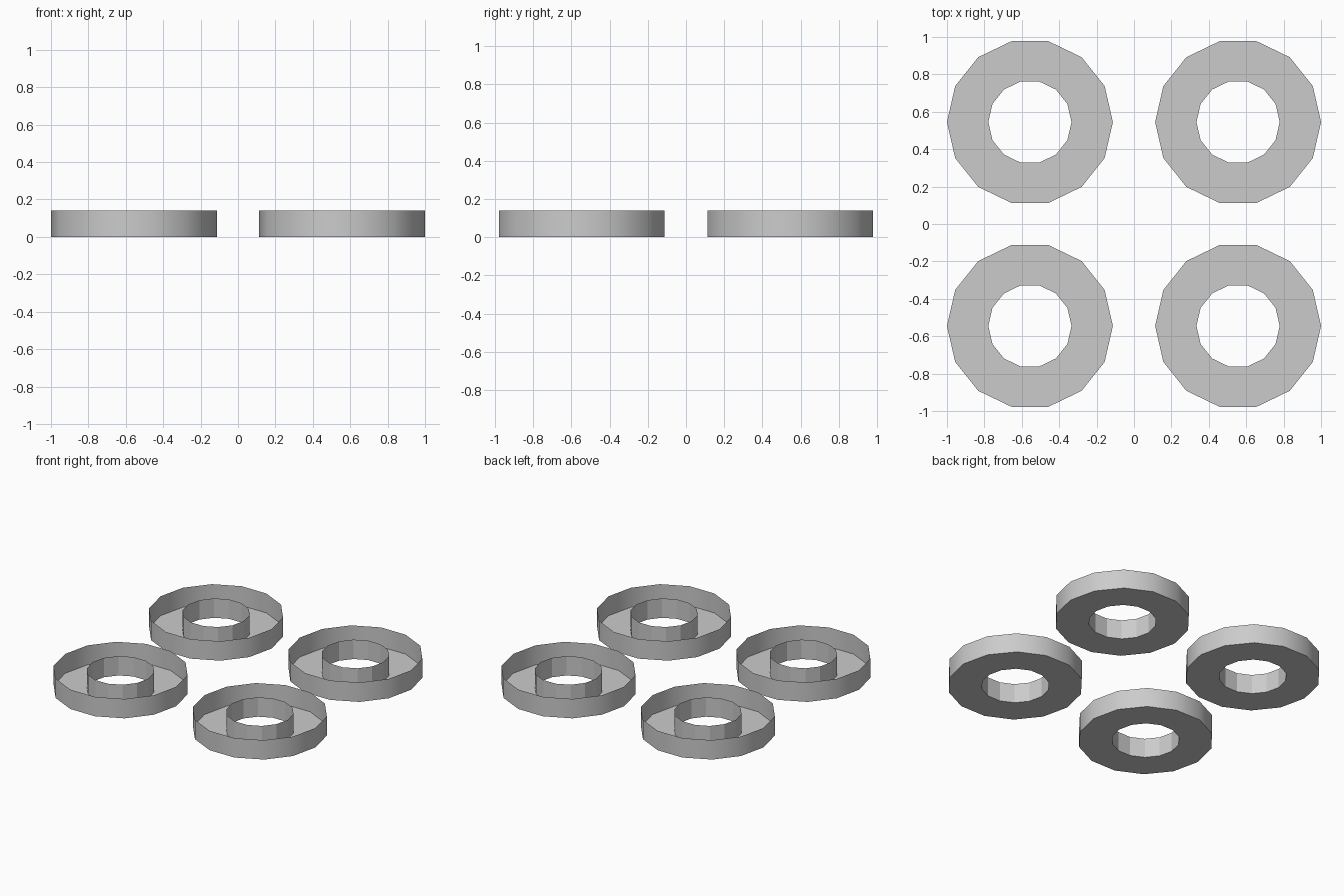
import bpy, bmesh
from math import cos, sin, tau

if "Cube" in bpy.data.objects:
    bpy.data.objects.remove(bpy.data.objects["Cube"])

SIDES = 14
R_OUT, R_IN, HEIGHT = 0.4435, 0.2225, 0.14
CX, CY = 0.5565, 0.545


def ring_verts(bm, r, z):
    return [bm.verts.new((r * cos(tau * i / SIDES), r * sin(tau * i / SIDES), z))
            for i in range(SIDES)]


def bridge(bm, a, b, smooth=False):
    for i in range(SIDES):
        j = (i + 1) % SIDES
        bm.faces.new((a[i], a[j], b[j], b[i])).smooth = smooth


# Open-topped ring tray: outer wall, flat floor, inner wall around the hole
bm = bmesh.new()
outer_top = ring_verts(bm, R_OUT, HEIGHT)
outer_low = ring_verts(bm, R_OUT, 0)
inner_low = ring_verts(bm, R_IN, 0)
inner_top = ring_verts(bm, R_IN, HEIGHT)
bridge(bm, outer_low, outer_top, smooth=True)
bridge(bm, inner_low, outer_low)
bridge(bm, inner_top, inner_low)

# Crisp edges where the walls meet the floor
for e in bm.edges:
    if all(v.co.z < 0.001 for v in e.verts):
        e.smooth = False

mesh = bpy.data.meshes.new("ring_tray")
bm.to_mesh(mesh)
bm.free()

# Four trays, one per corner
for sy, row in ((-1, "front"), (1, "back")):
    for sx, side in ((-1, "left"), (1, "right")):
        tray = bpy.data.objects.new(f"ring_tray_{row}_{side}", mesh)
        tray.location = (sx * CX, sy * CY, 0)
        bpy.context.collection.objects.link(tray)
